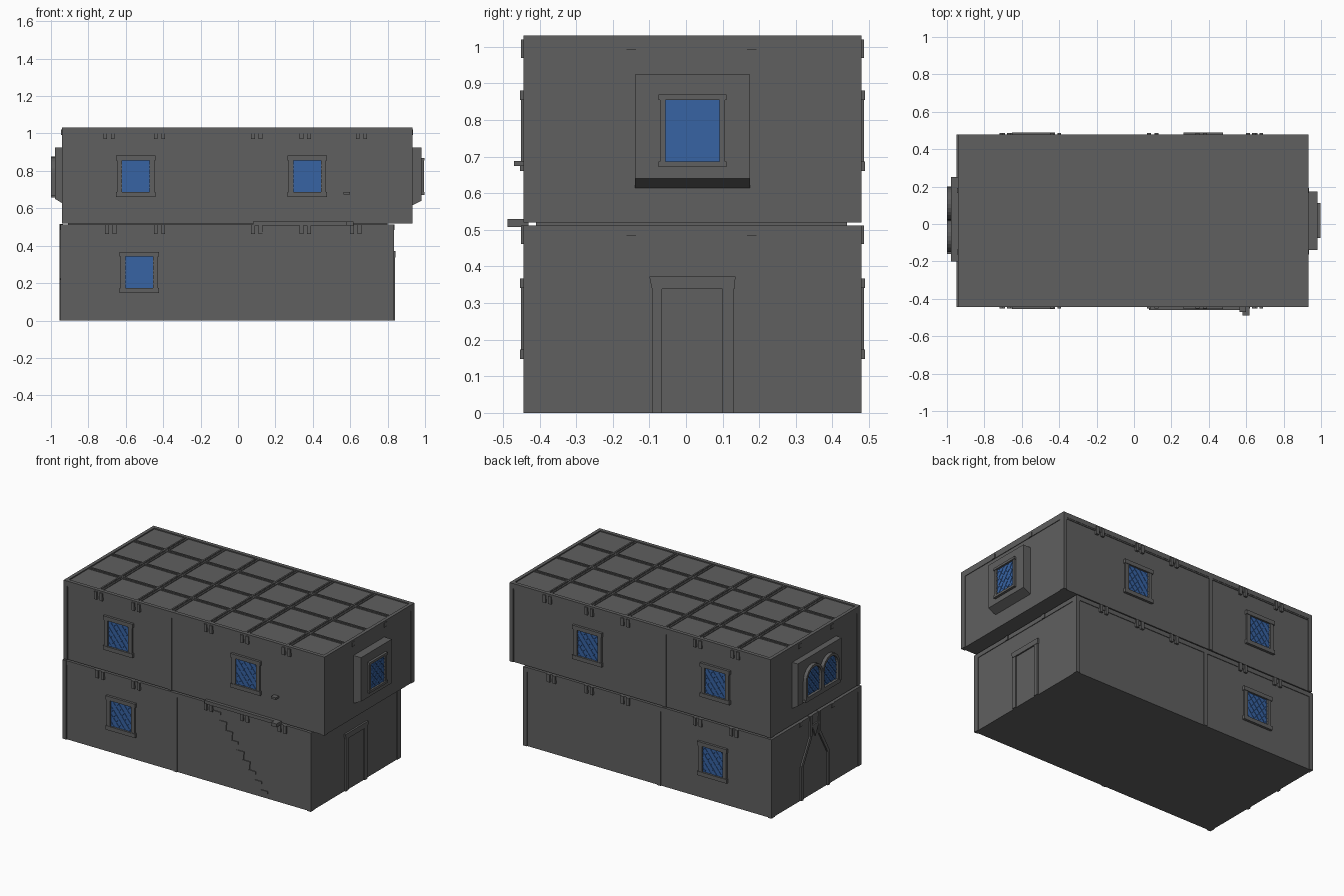
import bpy, bmesh, math
from mathutils import Vector

cube = bpy.data.objects.get("Cube")
if cube:
    bpy.data.objects.remove(cube, do_unlink=True)


def material(name, color):
    m = bpy.data.materials.new(name)
    m.use_nodes = True
    m.diffuse_color = (*color, 1)
    m.node_tree.nodes["Principled BSDF"].inputs["Base Color"].default_value = (*color, 1)
    return m


GREY = material("dark grey", (0.115, 0.115, 0.115))
BLUE = material("window blue", (0.038, 0.125, 0.37))

# Each wall plane maps (along, up, outward distance) to a point
PLANES = {
    "front": lambda u, v, d: (u, -d, v),
    "back": lambda u, v, d: (u, d, v),
    "left": lambda u, v, d: (d, u, v),
    "right": lambda u, v, d: (-d, u, v),
    "top": lambda u, v, d: (u, v, d),
}


def part(name, plane, pieces, mat=GREY):
    """One object from flat outlines, each extruded from d0 to d1."""
    bm = bmesh.new()
    place = PLANES[plane]
    for outline, d0, d1 in pieces:
        a = [bm.verts.new(place(u, v, d0)) for u, v in outline]
        b = [bm.verts.new(place(u, v, d1)) for u, v in outline]
        bm.faces.new(a)
        bm.faces.new(b)
        for i in range(len(a)):
            j = (i + 1) % len(a)
            bm.faces.new((a[i], a[j], b[j], b[i]))
    bmesh.ops.recalc_face_normals(bm, faces=bm.faces)
    mesh = bpy.data.meshes.new(name)
    bm.to_mesh(mesh)
    bm.free()
    mesh.materials.append(mat)
    ob = bpy.data.objects.new(name, mesh)
    bpy.context.scene.collection.objects.link(ob)
    return ob


def rect(u0, u1, v0, v1):
    return [(u0, v0), (u1, v0), (u1, v1), (u0, v1)]


def bar(a, b, width):
    a, b = Vector(a), Vector(b)
    t = (b - a).normalized()
    n = Vector((-t.y, t.x)) * width / 2
    return [tuple(p) for p in (a - n, b - n, b + n, a + n)]


def lattice(poly, step=0.04, width=0.005):
    """Diagonal bars clipped to a convex anticlockwise outline."""
    pts = [Vector(p) for p in poly]
    c = sum(pts, Vector((0, 0))) / len(pts)
    bars = []
    for slope in (1.25, -1.25):
        t = Vector((1, slope)).normalized()
        for k in range(-6, 7):
            o = c + Vector((k * step, 0))
            lo, hi = -9, 9
            for p, q in zip(pts, pts[1:] + pts[:1]):
                e = q - p
                inward = Vector((-e.y, e.x))
                rate, dist = inward.dot(t), inward.dot(o - p)
                if abs(rate) < 1e-9:
                    if dist < 0:
                        hi = lo
                elif rate > 0:
                    lo = max(lo, -dist / rate)
                else:
                    hi = min(hi, -dist / rate)
            if hi - lo > 0.02:
                bars.append(bar(o + t * lo, o + t * hi, width))
    return bars


def window(name, plane, u, v, wall, depth, side=0.026, over=0.006):
    """Framed, leaded window centred on (u, v)."""
    w, h = 0.074, 0.084
    pane = rect(u - w, u + w, v - h, v + h)
    part(name + "_glass", plane, [(pane, wall - 0.01, wall + 0.003)], BLUE)
    part(name + "_lattice", plane,
         [(b, wall, wall + 0.006) for b in lattice(pane)], BLUE)
    frame = [(rect(u + s * w - (side if s < 0 else 0), u + s * w + (side if s > 0 else 0),
                   v - h, v + h), wall - 0.01, wall + depth * 0.8) for s in (-1, 1)]
    frame += [(rect(u - w - side - over, u + w + side + over, z, z + side), wall - 0.01, wall + depth)
              for z in (v - h - side, v + h)]
    part(name + "_frame", plane, frame)


# Storeys: x0, x1, z0, z1, middle post, beam end positions
FRONT, BACK = 0.438, 0.473
STOREYS = {
    "lower": (-0.945, 0.83, 0.0, 0.512, -0.14, (-0.68, -0.42, 0.1, 0.36, 0.63)),
    "upper": (-0.938, 0.928, 0.52, 1.02, -0.18, (-0.69, -0.42, 0.1, 0.36, 0.66)),
}
for name, (x0, x1, z0, z1, mid, ends) in STOREYS.items():
    part(name + "_storey", "top", [(rect(x0, x1, -FRONT, BACK), z0, z1)])
    for plane, wall in (("front", FRONT), ("back", BACK)):
        # Corner posts, centre post, top rail and beam ends on the long walls
        out = wall + 0.006
        part(f"{name}_{plane}_timbers", plane, [
            (rect(x0 - 0.004, x0 + 0.022, z0, z1), wall - 0.03, out),
            (rect(x1 - 0.022, x1 + 0.004, z0, z1), wall - 0.03, out),
            (rect(mid - 0.012, mid + 0.012, z0, z1), wall - 0.01, out),
            (rect(x0, x1, z1 - 0.028, z1), wall - 0.01, wall + 0.004)])
        part(f"{name}_{plane}_beam_ends", plane, [
            (rect(x + s - 0.01, x + s + 0.01, z1 - 0.05, z1), wall - 0.01, wall + 0.013)
            for x in ends for s in (-0.02, 0.02)])
    for plane, wall in (("left", x1), ("right", -x0)):
        part(f"{name}_{plane}_rail", plane,
             [(rect(-FRONT, BACK, z1 - 0.028, z1), wall - 0.01, wall + 0.004)] +
             [(rect(y - 0.013, y + 0.013, z1 - 0.028, z1), wall - 0.01, wall + 0.008)
              for y in (-0.15, 0.18)])
part("floor_joint", "top", [(rect(-0.91, 0.8, -0.41, 0.44), 0.5, 0.53)])

# Roof deck with edge boards and paired ribs
part("roof_deck", "top", [(rect(-0.938, 0.928, -FRONT, BACK), 1.01, 1.024)])
ribs = [rect(x + s - 0.005, x + s + 0.005, -FRONT, BACK)
        for x in (-0.69, -0.42, -0.18, 0.1, 0.36, 0.66) for s in (-0.01, 0.01)]
ribs += [rect(-0.938, 0.928, y + s - 0.004, y + s + 0.004)
         for y in (-0.21, 0.02, 0.25) for s in (-0.008, 0.008)]
edges = [rect(-0.942, 0.932, -0.444, -0.42), rect(-0.942, 0.932, 0.455, 0.479),
         rect(-0.942, -0.92, -0.444, 0.479), rect(0.91, 0.932, -0.444, 0.479)]
part("roof_ribs", "top", [(r, 1.015, 1.029) for r in ribs])
part("roof_edges", "top", [(r, 1.0, 1.031) for r in edges])

# Windows of the long walls
for plane, wall in (("front", FRONT), ("back", BACK)):
    for label, x, z in (("upper_a", -0.547, 0.771), ("upper_b", 0.37, 0.771), ("lower", -0.528, 0.257)):
        window(f"{plane}_{label}_window", plane, x, z, wall, 0.016)


def bay(name, plane, wall, out, y0, y1, z0, z1):
    """Projecting box whose underside slopes back to the wall."""
    ob = part(name, plane, [(rect(y0, y1, z0, z1), wall - 0.01, out)])
    for v in ob.data.vertices:
        if v.co.z < z0 + 0.001 and abs(v.co.x) > out - 0.001:
            v.co.z += 0.03


bay("left_bay", "left", 0.928, 0.982, -0.14, 0.175, 0.61, 0.925)
window("left_bay_window", "left", 0.018, 0.771, 0.982, 0.016, side=0.015, over=0.004)
bay("right_bay", "right", 0.938, 0.978, -0.2, 0.25, 0.62, 0.925)


def arch(c, half, bottom, spring):
    return [(c - half, bottom), (c + half, bottom)] + [
        (c + half * math.cos(a), spring + half * math.sin(a))
        for a in [math.pi * i / 12 for i in range(13)]]


# Twin arched windows
for label, c in (("a", -0.065), ("b", 0.108)):
    pane = arch(c, 0.07, 0.685, 0.79)
    part(f"arched_glass_{label}", "right", [(pane, 0.97, 0.982)], BLUE)
    part(f"arched_lattice_{label}", "right", [(b, 0.975, 0.986) for b in lattice(pane)], BLUE)
    ring = arch(c, 0.086, 0.668, 0.79)
    n = len(pane)
    part(f"arched_frame_{label}", "right",
         [([ring[i], ring[(i + 1) % n], pane[(i + 1) % n], pane[i]], 0.97, 1.0) for i in range(n)])
part("arched_sill", "right", [(rect(-0.16, 0.2, 0.657, 0.672), 0.97, 1.0)])

# Door and its frame under the overhang
part("door", "left", [(rect(-0.065, 0.1, 0, 0.34), 0.82, 0.833)])
part("door_frame", "left", [
    (rect(-0.093, -0.065, 0, 0.34), 0.82, 0.84),
    (rect(0.1, 0.13, 0, 0.34), 0.82, 0.84),
    ([(-0.093, 0.338), (0.133, 0.338), (0.135, 0.372), (-0.1, 0.372)], 0.82, 0.842)])

# Braced chimney timbers on the far end wall
chimney = []
for side in (-1, 1):
    path = [(0.033 + side * off, z) for off, z in ((0.135, 0), (0.135, 0.22), (0.045, 0.38), (0.045, 0.515))]
    chimney += [(bar(p, q, 0.02), 0.935, 0.955) for p, q in zip(path, path[1:])]
chimney.append(([(0.033, 0.37), (0.07, 0.45), (-0.004, 0.45)], 0.935, 0.955))
part("chimney_timbers", "right", chimney)

# Stair treads showing on the front wall, with landing ledge and pegs
steps = 9
part("stair_treads", "front", [
    (rect(0.13 + 0.042 * i, 0.185 + 0.042 * i, 0.455 - 0.053 * i, 0.472 - 0.053 * i), 0.43, 0.443)
    for i in range(steps)])
part("stair_risers", "front", [
    (rect(0.172 + 0.042 * i, 0.182 + 0.042 * i, 0.419 - 0.053 * i, 0.46 - 0.053 * i), 0.43, 0.441)
    for i in range(steps - 1)])
part("landing_ledge", "front", [(rect(0.08, 0.59, 0.508, 0.53), 0.43, 0.459)])
part("ledge_peg", "front", [(rect(0.58, 0.618, 0.508, 0.53), 0.43, 0.488)])
part("wall_peg", "front", [(rect(0.565, 0.6, 0.675, 0.688), 0.43, 0.47)])
